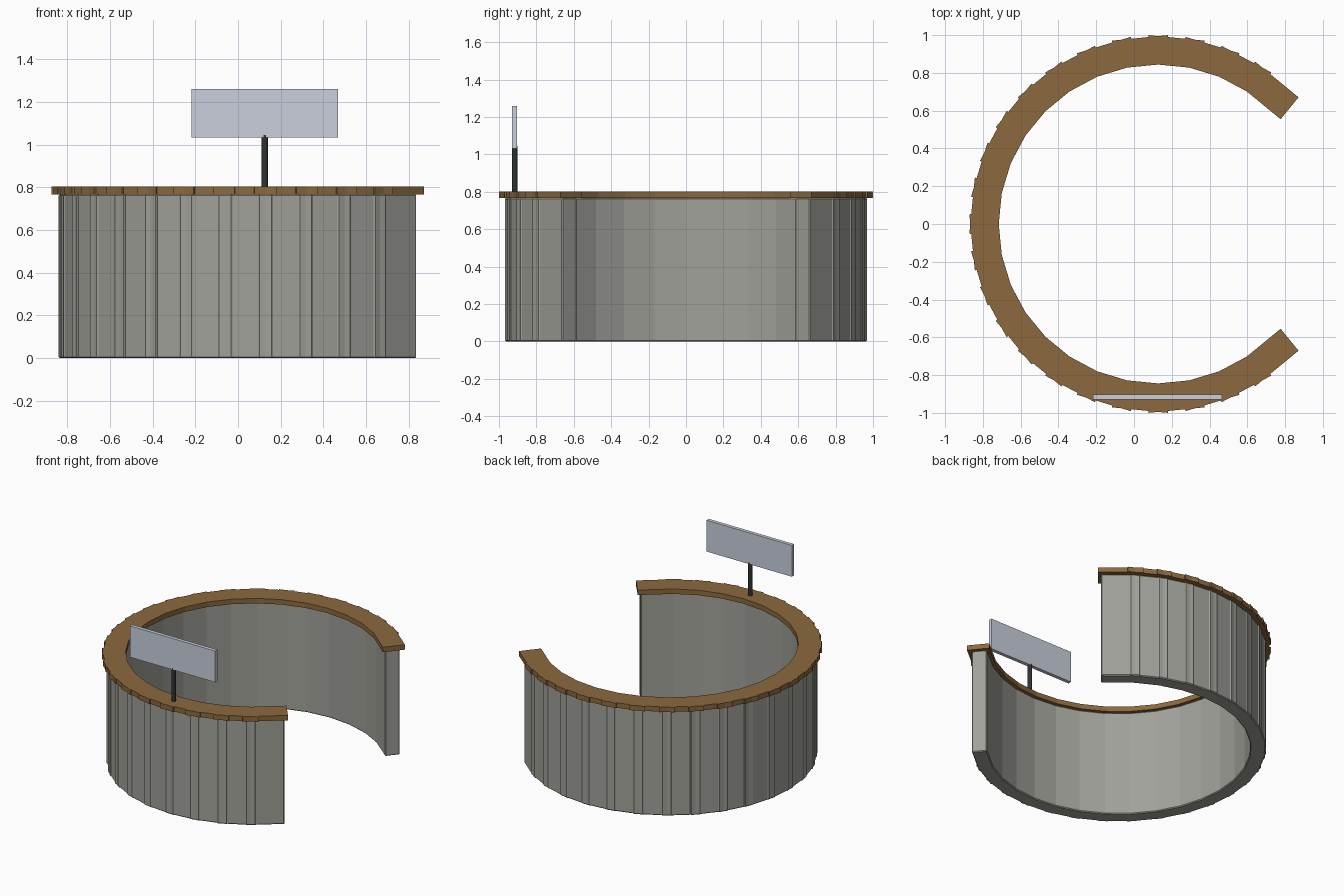
import bpy, bmesh, math
from mathutils import Matrix, Vector

if "Cube" in bpy.data.objects:
    bpy.data.objects.remove(bpy.data.objects["Cube"])

CX = 0.128            # centre of the ring
STEP = 360 / 32       # angle between segments
COUNT = 24            # segments used, leaving a gap on the +x side


def srgb(r, g, b):
    def lin(c):
        c /= 255
        return c / 12.92 if c <= 0.04045 else ((c + 0.055) / 1.055) ** 2.4
    return (lin(r), lin(g), lin(b), 1)


def material(name, *rgb):
    m = bpy.data.materials.new(name)
    m.diffuse_color = srgb(*rgb)
    m.use_nodes = True
    m.node_tree.nodes["Principled BSDF"].inputs["Base Color"].default_value = m.diffuse_color
    return m


stone = material("grey panel", 160, 161, 153)
wood = material("brown wood", 140, 105, 62)
metal = material("dark metal", 46, 51, 49)
board = material("pale blue board", 202, 208, 221)


def finish(bm, name, mat):
    me = bpy.data.meshes.new(name)
    bm.to_mesh(me)
    bm.free()
    me.materials.append(mat)
    ob = bpy.data.objects.new(name, me)
    bpy.context.collection.objects.link(ob)
    return ob


def add_box(bm, size, matrix):
    bmesh.ops.create_cube(bm, size=1, matrix=matrix @ Matrix.Diagonal((*size, 1)))


def ring(name, r_in, r_out, width, z0, z1, mat, bevel=0):
    """Overlapping boxes laid round the open ring."""
    bm = bmesh.new()
    for i in range(COUNT):
        a = math.radians(STEP * (i + 4.5))
        m = (Matrix.Translation((CX, 0, 0)) @ Matrix.Rotation(a, 4, 'Z')
             @ Matrix.Translation(((r_in + r_out) / 2, 0, (z0 + z1) / 2)))
        add_box(bm, (r_out - r_in, width, z1 - z0), m)
    if bevel:
        bmesh.ops.bevel(bm, geom=bm.edges[:], offset=bevel, segments=1,
                        affect='EDGES', profile=0.5)
    return finish(bm, name, mat)


# Curved counter wall and overhanging top
ring("counter_wall", 0.86, 0.961, 0.258, 0, 0.767, stone, 0.006)
ring("counter_top", 0.84, 0.99, 0.298, 0.767, 0.803, wood)

# Sign post
bm = bmesh.new()
bmesh.ops.create_cone(bm, cap_ends=True, segments=12, radius1=0.0145, radius2=0.0145,
                      depth=0.28, matrix=Matrix.Translation((0.125, -0.916, 0.905)))
finish(bm, "sign_post", metal)

# Blank sign board
bm = bmesh.new()
add_box(bm, (0.684, 0.026, 0.227), Matrix.Translation((0.125, -0.916, 1.146)))
finish(bm, "sign_board", board)
